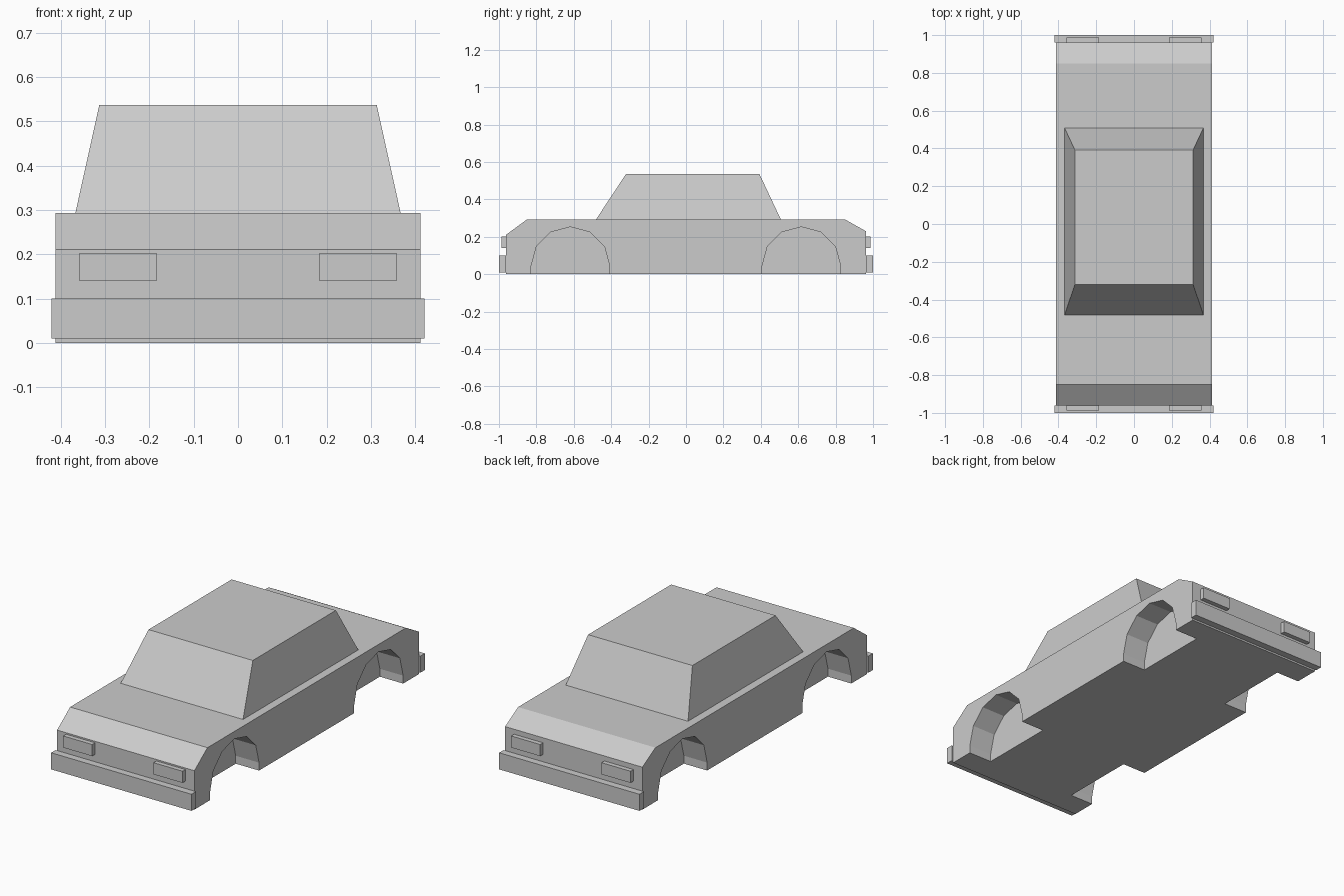
import bpy, math

if "Cube" in bpy.data.objects:
    bpy.data.objects.remove(bpy.data.objects["Cube"])

paint = bpy.data.materials.new("body_grey")
paint.diffuse_color = (0.6, 0.6, 0.6, 1)
paint.use_nodes = True
paint.node_tree.nodes["Principled BSDF"].inputs["Base Color"].default_value = paint.diffuse_color


def add_mesh(name, verts, faces):
    mesh = bpy.data.meshes.new(name)
    mesh.from_pydata(verts, [], faces)
    mesh.materials.append(paint)
    obj = bpy.data.objects.new(name, mesh)
    bpy.context.collection.objects.link(obj)
    return obj


def loft(name, ring_a, ring_b):
    """Closed solid between two matching rings; ring_a is counter-clockwise seen from ring_b."""
    n = len(ring_a)
    faces = [list(range(n))[::-1], list(range(n, 2 * n))]
    faces += [[i, (i + 1) % n, n + (i + 1) % n, n + i] for i in range(n)]
    return add_mesh(name, list(ring_a) + list(ring_b), faces)


def prism(name, profile, x0, x1):
    """Side profile (y, z) extruded along x."""
    return loft(name, [(x0, y, z) for y, z in profile], [(x1, y, z) for y, z in profile])


def rect(x, y0, y1, z):
    return [(-x, y0, z), (x, y0, z), (x, y1, z), (-x, y1, z)]


def box(name, x0, x1, y0, y1, z0, z1):
    return prism(name, [(y0, z0), (y1, z0), (y1, z1), (y0, z1)], x0, x1)


# Lower body with sloped front and rear edges
W, L = 0.412, 0.962
body = prism("body", [(-L, 0), (L, 0), (L, 0.23), (0.85, 0.293),
                      (-0.85, 0.293), (-L, 0.211)], -W, W)

# Wheel arches cut into both sides
for end, cy in (("front", -0.618), ("rear", 0.617)):
    arch = [(cy + 0.21 * math.cos(math.radians(a)), 0.043 + 0.21 * math.sin(math.radians(a)))
            for a in range(0, 181, 30)]
    arch = [(cy - 0.21, -0.1), (cy + 0.21, -0.1)] + arch
    for side, x0, x1 in (("left", -0.6, -0.272), ("right", 0.272, 0.6)):
        cutter = prism(f"{end}_{side}_arch_cutter", arch, x0, x1)
        cutter.hide_render = True
        cutter.hide_set(True)
        cut = body.modifiers.new(cutter.name, 'BOOLEAN')
        cut.operation, cut.solver, cut.object = 'DIFFERENCE', 'EXACT', cutter

# Tapered cabin
loft("cabin", rect(0.367, -0.481, 0.507, 0.293), rect(0.313, -0.32, 0.392, 0.537))

# Bumpers and lamps at both ends
for end, s in (("front", -1), ("rear", 1)):
    y0, y1 = sorted((s * 0.962, s * 1.0))
    box(f"{end}_bumper", -0.421, 0.421, y0, y1, 0.01, 0.1)
    y0, y1 = sorted((s * 0.962, s * 0.987))
    for side, x0, x1 in (("left", -0.358, -0.184), ("right", 0.184, 0.358)):
        box(f"{end}_{side}_lamp", x0, x1, y0, y1, 0.14, 0.203)
